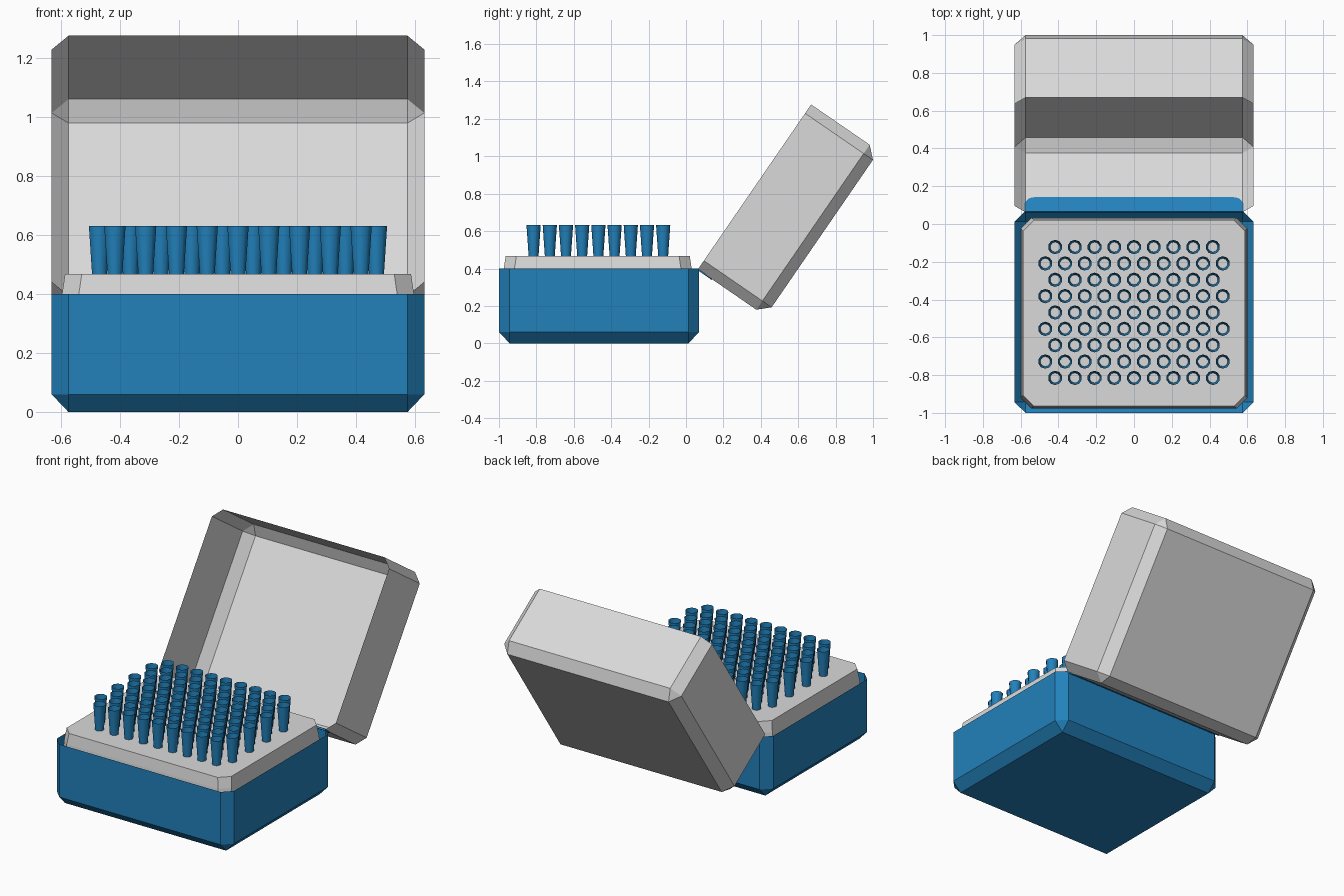
import bpy, bmesh, math
from mathutils import Matrix

if "Cube" in bpy.data.objects:
    bpy.data.objects.remove(bpy.data.objects["Cube"])


def material(name, rgb):
    m = bpy.data.materials.new(name)
    m.diffuse_color = (*rgb, 1)
    m.use_nodes = True
    m.node_tree.nodes["Principled BSDF"].inputs["Base Color"].default_value = m.diffuse_color
    return m


blue = material("blue plastic", (0.016, 0.22, 0.50))
grey = material("light grey plastic", (0.70, 0.70, 0.70))


def finish(bm, name, mat, matrix=None):
    if matrix:
        bm.transform(matrix)
    mesh = bpy.data.meshes.new(name)
    bm.to_mesh(mesh)
    bm.free()
    mesh.materials.append(mat)
    ob = bpy.data.objects.new(name, mesh)
    bpy.context.collection.objects.link(ob)
    return ob


def ring(bm, x, y0, y1, z, c):
    """Rectangle with corners cut by c, counter-clockwise from above."""
    pts = [(x - c, y0), (x, y0 + c), (x, y1 - c), (x - c, y1),
           (c - x, y1), (-x, y1 - c), (-x, y0 + c), (c - x, y0)]
    # order so consecutive points run round the outline
    return [bm.verts.new((px, py, z)) for px, py in pts]


def stack(name, mat, rings, cap_bottom, cap_top, matrix=None):
    """Skin a stack of cut-corner outlines, listed from bottom to top."""
    bm = bmesh.new()
    rs = [ring(bm, *r) for r in rings]
    for a, b in zip(rs, rs[1:]):
        for i in range(8):
            j = (i + 1) % 8
            bm.faces.new((a[i], a[j], b[j], b[i]))
    if cap_bottom:
        bm.faces.new(rs[0][::-1])
    if cap_top:
        bm.faces.new(rs[-1])
    bmesh.ops.remove_doubles(bm, verts=bm.verts, dist=0.0005)
    return finish(bm, name, mat, matrix)


def open_box(name, mat, y0, y1, z0, z1, matrix=None):
    c, x = 0.057, 0.632
    return stack(name, mat, [(x - c, y0 + c, y1 - c, z0, 0),
                             (x, y0, y1, z0 + 0.06, c),
                             (x, y0, y1, z1, c)], True, False, matrix)


# Base tray, and the lid: the same open shell swung back on the hinge
open_box("base_box", blue, -1.0, 0.07, 0.0, 0.40)
hinge = Matrix.Translation((0, 0.063, 0.395)) @ Matrix.Rotation(math.radians(55.5), 4, 'X')
open_box("lid", grey, 0.0, 1.07, -0.44, 0.0, hinge)

# Rack plate standing proud of the base
stack("rack_plate", grey, [(0.60, -0.977, 0.033, 0.36, 0.057),
                           (0.597, -0.974, 0.03, 0.40, 0.057),
                           (0.587, -0.964, 0.02, 0.468, 0.057)], True, True)

# Hinge strip lying on the lid's lower wall, outer corners rounded
bm = bmesh.new()
w, d, r = 0.578, 0.093, 0.05
side = [(w - r + r * math.cos(a), -d + r - r * math.sin(a))
        for a in (i * math.pi / 12 for i in range(7))]
outline = [(w, 0)] + side + [(-x, z) for x, z in reversed(side)] + [(-w, 0)]
face = bm.faces.new([bm.verts.new((x, -0.004, z)) for x, z in outline])
out = bmesh.ops.extrude_face_region(bm, geom=[face])
bmesh.ops.translate(bm, vec=(0, 0.008, 0),
                    verts=[v for v in out["geom"] if isinstance(v, bmesh.types.BMVert)])
bmesh.ops.recalc_face_normals(bm, faces=bm.faces)
finish(bm, "hinge_strip", blue, hinge)

# Pipette tips: open tapered tubes in staggered rows of nine and ten
bm = bmesh.new()
for row in range(9):
    count = 9 + row % 2
    for k in range(count):
        x = (k - (count - 1) / 2) * 0.1044
        y = -0.122 - row * 0.0866
        bmesh.ops.create_cone(bm, cap_ends=False, segments=10, radius1=0.026,
                              radius2=0.038, depth=0.172,
                              matrix=Matrix.Translation((x, y, 0.546)))
for f in bm.faces:
    f.smooth = True
finish(bm, "pipette_tips", blue)
